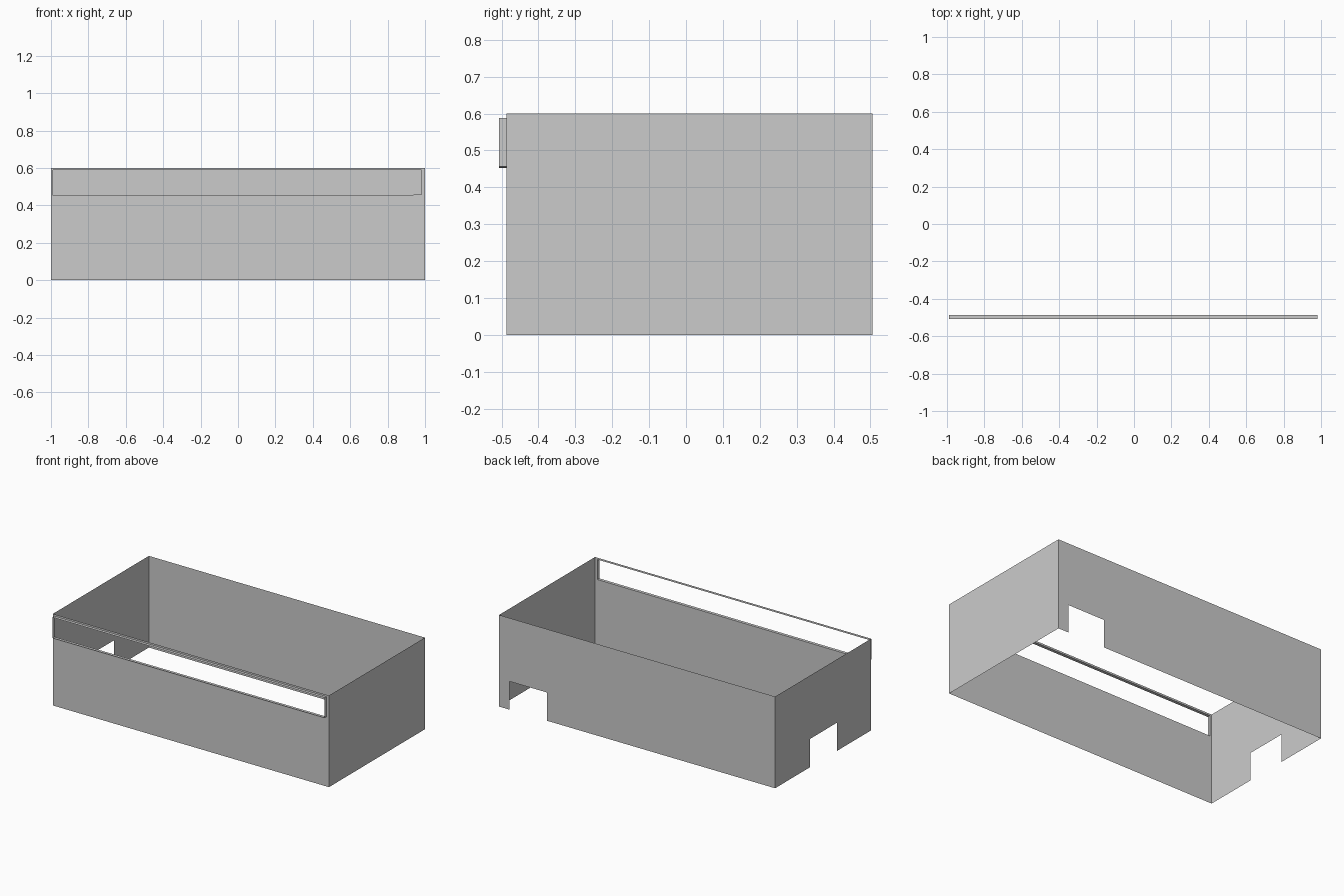
import bpy, bmesh

if "Cube" in bpy.data.objects:
    bpy.data.objects.remove(bpy.data.objects["Cube"])

X, Y0, Y1, H = 1.0, -0.487, 0.506, 0.6
LIP_Y = -0.507
NOTCH_H = 0.185


def make_object(name, faces):
    """Build a sheet object from a list of face outlines."""
    bm = bmesh.new()
    for pts in faces:
        bm.faces.new([bm.verts.new(p) for p in pts])
    bmesh.ops.remove_doubles(bm, verts=bm.verts, dist=1e-5)
    mesh = bpy.data.meshes.new(name)
    bm.to_mesh(mesh)
    bm.free()
    ob = bpy.data.objects.new(name, mesh)
    bpy.context.collection.objects.link(ob)
    return ob


def notched(a, b, n0, n1):
    """2D wall outline from a to b with a doorway n0..n1 at the bottom."""
    return [(a, 0), (n0, 0), (n0, NOTCH_H), (n1, NOTCH_H),
            (n1, 0), (b, 0), (b, H), (a, H)]


# Plain right wall
make_object("right_wall", [[(X, Y0, 0), (X, Y1, 0), (X, Y1, H), (X, Y0, H)]])

# Back wall with a doorway near its right end
make_object("back_wall", [[(u, Y1, z) for u, z in reversed(notched(-X, X, 0.652, 0.924))]])

# Left wall with a doorway in the middle
make_object("left_wall", [[(-X, u, z) for u, z in reversed(notched(Y0, Y1, -0.134, 0.147))]])

# Front wall: a ring of faces around the long window
outer = [(-X, 0), (X, 0), (X, H), (-X, H)]
window = [(-0.988, 0.452), (0.982, 0.457), (0.982, 0.588), (-0.988, 0.588)]
ring, lip = [], []
for i in range(4):
    j = (i + 1) % 4
    (ax, az), (bx, bz) = outer[i], outer[j]
    (cx, cz), (dx, dz) = window[i], window[j]
    ring.append([(ax, Y0, az), (bx, Y0, bz), (dx, Y0, dz), (cx, Y0, cz)])
    lip.append([(cx, Y0, cz), (dx, Y0, dz), (dx, LIP_Y, dz), (cx, LIP_Y, cz)])
make_object("front_wall", ring)

# Thin lip standing out around the window
make_object("window_lip", lip)
